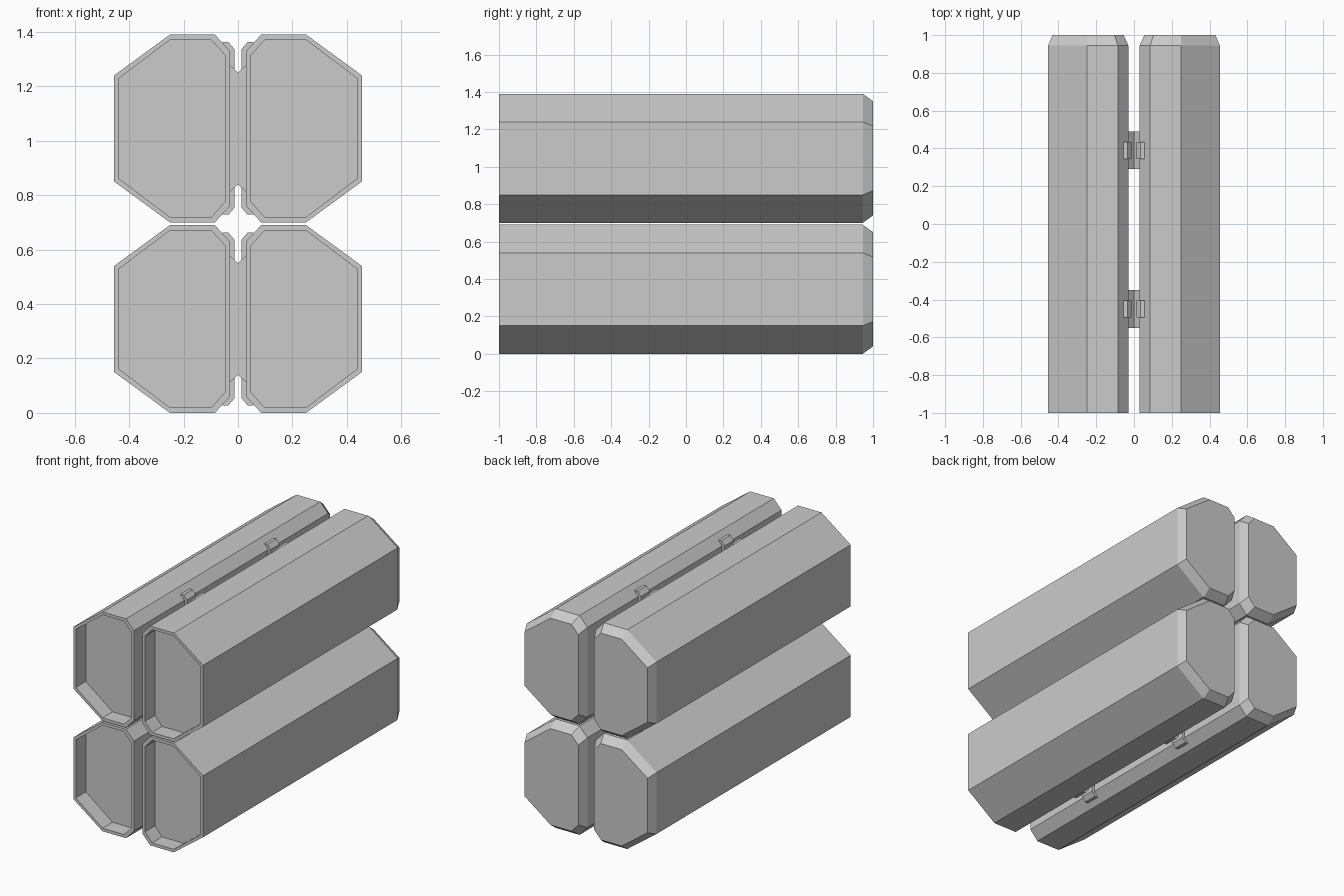
import bpy, bmesh

if "Cube" in bpy.data.objects:
    bpy.data.objects.remove(bpy.data.objects["Cube"])

H = 0.69            # pod height
CX, CZ = 0.2425, H / 2
POD = [(0.085, 0), (0.25, 0), (0.455, 0.15), (0.455, 0.54),
       (0.25, H), (0.085, H), (0.03, 0.63), (0.03, 0.06)]
WEB = [(0, 0.14), (0.032, 0.11), (0.032, 0.58), (0, 0.55), (-0.032, 0.58), (-0.032, 0.11)]
CLIP = [(0.06, 0.655), (0.055, 0.662), (0.035, 0.662), (0.012, 0.635),
        (0.012, 0.562), (0.034, 0.58), (0.034, 0.63)]


def loft(name, rings):
    """Skin a list of (y, [(x, z)...]) rings and cap both ends."""
    bm = bmesh.new()
    loops = [[bm.verts.new((x, y, z)) for x, z in pts] for y, pts in rings]
    n = len(loops[0])
    for a, b in zip(loops, loops[1:]):
        for i in range(n):
            j = (i + 1) % n
            bm.faces.new((a[i], a[j], b[j], b[i]))
    bm.faces.new(loops[0])
    bm.faces.new(loops[-1])
    bmesh.ops.recalc_face_normals(bm, faces=bm.faces)
    mesh = bpy.data.meshes.new(name)
    bm.to_mesh(mesh)
    bm.free()
    ob = bpy.data.objects.new(name, mesh)
    bpy.context.collection.objects.link(ob)
    return ob


def scaled(sx, sz):
    return [(CX + (x - CX) * sx, CZ + (z - CZ) * sz) for x, z in POD]


def place(pts, side, dz, flip=False):
    return [(x * side, (H - z if flip else z) + dz) for x, z in pts]


inner, tip = scaled(0.915, 0.945), scaled(0.885, 0.885)
for level, dz in (("lower", 0), ("upper", 0.70)):
    for label, s in (("left", -1), ("right", 1)):
        # tube with recessed front and tapered closed back
        loft(f"{level}_{label}_tube", [
            (y, place(p, s, dz)) for y, p in
            ((-0.9, inner), (-1, inner), (-1, POD), (0.945, POD), (1, tip))])
    for label, y in (("front", -0.45), ("back", 0.39)):
        # web joining the two tubes
        loft(f"{level}_{label}_bracket_web",
             [(y - 0.1, place(WEB, 1, dz)), (y + 0.1, place(WEB, 1, dz))])
        # clips wrapped over the inner chamfers, top and bottom
        for s in (-1, 1):
            for flip in (False, True):
                p = place(CLIP, s, dz, flip)
                loft(f"{level}_{label}_bracket_clip", [(y - 0.045, p), (y + 0.045, p)])
